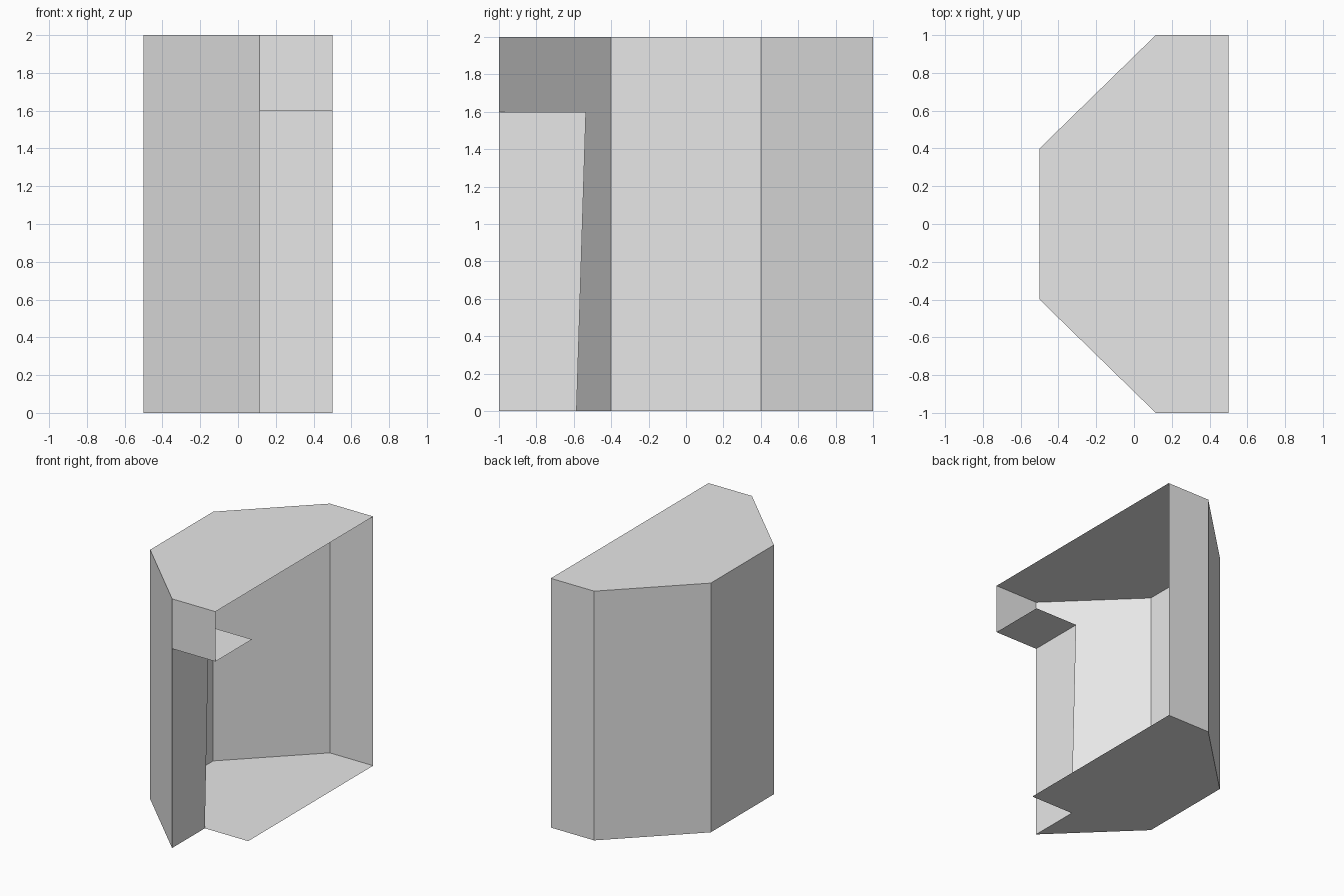
import bpy

if "Cube" in bpy.data.objects:
    bpy.data.objects.remove(bpy.data.objects["Cube"])

grey = bpy.data.materials.new("light grey")
grey.diffuse_color = (0.8, 0.8, 0.8, 1)
grey.use_nodes = True
grey.node_tree.nodes["Principled BSDF"].inputs["Base Color"].default_value = grey.diffuse_color

H, NOTCH_Z = 2.0, 1.6            # full height, height of the notch
XF, XB, XM = 0.5, -0.5, 0.115    # open side, back, where the sides bend
Y_TOP, Y_LOW = -0.535, -0.585    # notch depth at its top and at the floor


def panel(name, points):
    """One flat single-sheet part."""
    mesh = bpy.data.meshes.new(name)
    mesh.from_pydata(points, [], [range(len(points))])
    mesh.materials.append(grey)
    obj = bpy.data.objects.new(name, mesh)
    bpy.context.collection.objects.link(obj)
    return obj


def wall(name, a, b, z0=0.0, z1=H):
    """Upright panel along the plan line a-b."""
    return panel(name, [(*a, z0), (*b, z0), (*b, z1), (*a, z1)])


# plan outline, front open-side corner round the back to the far one
plan = [(XF, 1), (XM, 1), (XB, 0.4), (XB, -0.4), (XM, -1), (XF, -1)]

# roof and notched floor
panel("roof", [(x, y, H) for x, y in plan])
panel("floor", [(x, y, 0) for x, y in reversed(plan[:5] + [(XM, Y_LOW), (XF, Y_LOW)])])

# outer walls; the x = 0.5 side stays open
for name, a, b in zip(("rear_wall", "rear_slant", "back_wall", "front_slant"), plan, plan[1:]):
    wall(name, a, b)
wall("front_lintel", plan[4], plan[5], NOTCH_Z, H)

# notch lining
panel("notch_side", [(XM, -1, 0), (XM, Y_LOW, 0), (XM, Y_TOP, NOTCH_Z), (XM, -1, NOTCH_Z)])
panel("notch_ceiling", [(XM, -1, NOTCH_Z), (XM, Y_TOP, NOTCH_Z),
                        (XF, Y_TOP, NOTCH_Z), (XF, -1, NOTCH_Z)])
